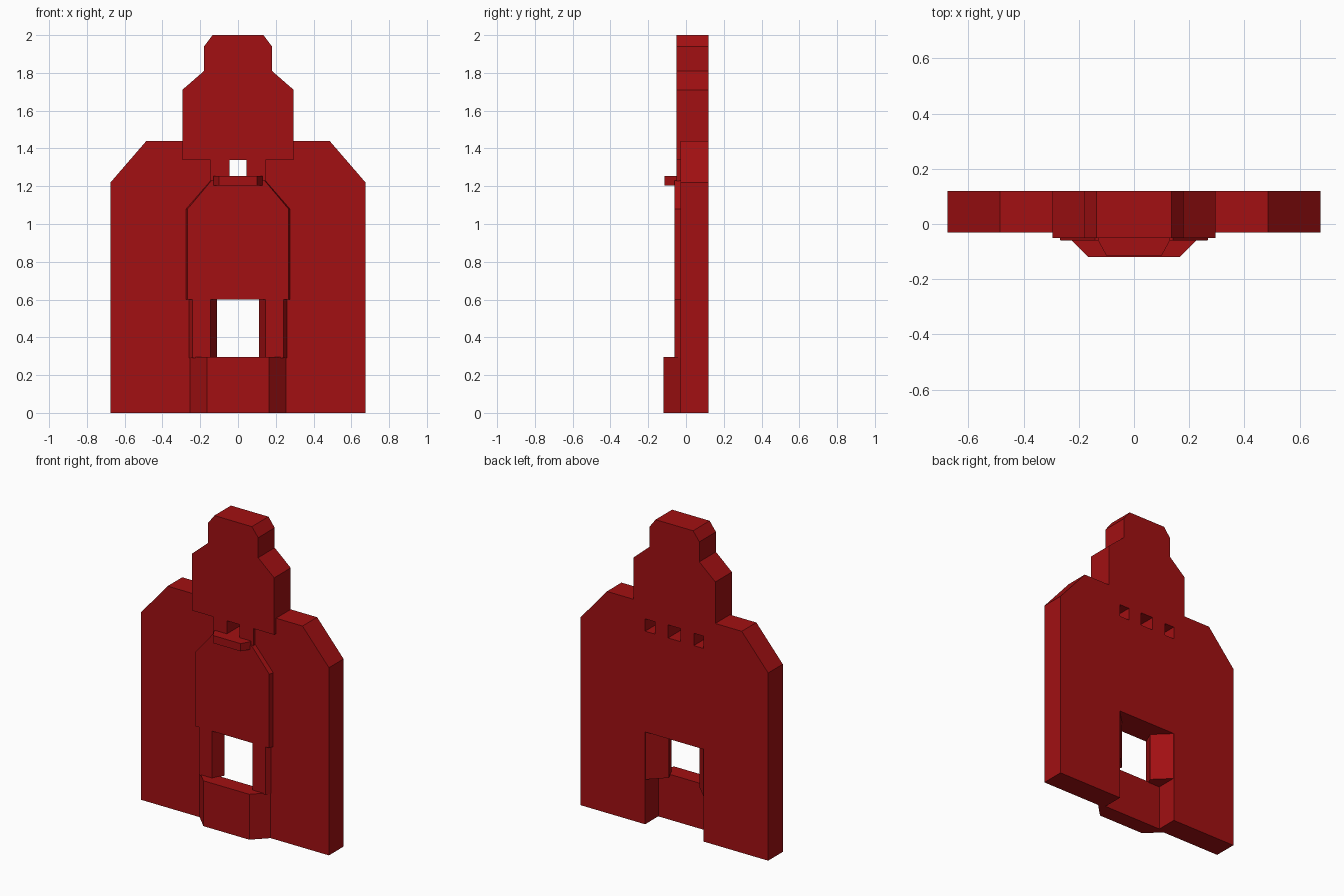
import bpy, bmesh

cube = bpy.data.objects.get("Cube")
if cube:
    bpy.data.objects.remove(cube, do_unlink=True)

# Single flat colour
RED = (0.36, 0.005, 0.006, 1.0)
red = bpy.data.materials.new("deep_red")
red.use_nodes = True
red.diffuse_color = RED
red.node_tree.nodes["Principled BSDF"].inputs["Base Color"].default_value = RED


def loft(name, start, end):
    """Solid between two matching rings of 3D points."""
    bm = bmesh.new()
    a = [bm.verts.new(p) for p in start]
    b = [bm.verts.new(p) for p in end]
    n = len(a)
    bm.faces.new(a)
    bm.faces.new(b[::-1])
    for i in range(n):
        j = (i + 1) % n
        bm.faces.new((a[j], a[i], b[i], b[j]))
    bmesh.ops.recalc_face_normals(bm, faces=bm.faces)
    mesh = bpy.data.meshes.new(name)
    bm.to_mesh(mesh)
    bm.free()
    mesh.materials.append(red)
    ob = bpy.data.objects.new(name, mesh)
    bpy.context.collection.objects.link(ob)
    return ob


def mirrored(half):
    """Complete a right-to-left half outline across x = 0."""
    return half + [(-x, v) for x, v in reversed(half)]


def upright(name, outline, y0, y1, front_scale=1.0):
    """Front outline (x, z) extruded from front y0 to back y1."""
    return loft(name, [(x * front_scale, y0, z) for x, z in outline],
                [(x, y1, z) for x, z in outline])


def column(name, plan, z0, z1):
    """Plan outline (x, y) extruded upward."""
    return loft(name, [(x, y, z0) for x, y in plan],
                [(x, y, z1) for x, y in plan])


def box(name, x0, x1, y0, y1, z0, z1):
    return column(name, [(x0, y0), (x1, y0), (x1, y1), (x0, y1)], z0, z1)


def cut(target, cutters):
    for c in cutters:
        m = target.modifiers.new("cut", "BOOLEAN")
        m.operation = "DIFFERENCE"
        m.solver = "EXACT"
        m.object = c
        bpy.context.view_layer.objects.active = target
        bpy.ops.object.modifier_apply(modifier=m.name)


FRONT, BACK = -0.03, 0.12

# Wide rear slab with sloped shoulders and a bottom notch
slab = upright("back_slab", mirrored([
    (0.21, 0.6), (0.21, 0), (0.675, 0), (0.675, 1.22),
    (0.485, 1.44), (0.295, 1.44), (0.295, 1.34)]), FRONT, BACK)

# Stepped head
upright("head", mirrored([
    (0.295, 1.34), (0.295, 1.71), (0.18, 1.81),
    (0.18, 1.94), (0.135, 2.0)]), -0.05, BACK)

# Neck plate below the head
neck = upright("neck", mirrored([(0.145, 1.22), (0.145, 1.34)]), -0.05, -0.025)

# Raised centre panel with tapered rim
upright("centre_panel", mirrored([
    (0.275, 0.6), (0.275, 1.08), (0.145, 1.23)]), -0.06, -0.028, 0.97)

# Projecting lip
column("lip", mirrored([(0.13, -0.03), (0.13, -0.06), (0.1, -0.115)]), 1.205, 1.255)

# Chamfered foot block
column("foot_block", mirrored([
    (0.255, -0.015), (0.255, -0.03), (0.165, -0.12)]), 0, 0.295)

# Pillars on both sides of the opening
for side, s in (("left", 1), ("right", -1)):
    plan = [(0.26, -0.028), (0.24, -0.06), (0.145, -0.06),
            (0.11, 0.02), (0.21, 0.118), (0.22, -0.028)]
    column(side + "_pillar", [(s * x, y) for x, y in plan], 0.29, 0.6)

# Central through-hole and two blind pockets at the back
hole = box("hole_cutter", -0.045, 0.045, -0.2, 0.2, 1.255, 1.34)
pockets = [box("pocket_cutter", min(s * 0.14, s * 0.21), max(s * 0.14, s * 0.21),
               -0.015, 0.2, 1.255, 1.335) for s in (1, -1)]
cut(slab, [hole] + pockets)
cut(neck, [hole])
for c in [hole] + pockets:
    bpy.data.objects.remove(c, do_unlink=True)
